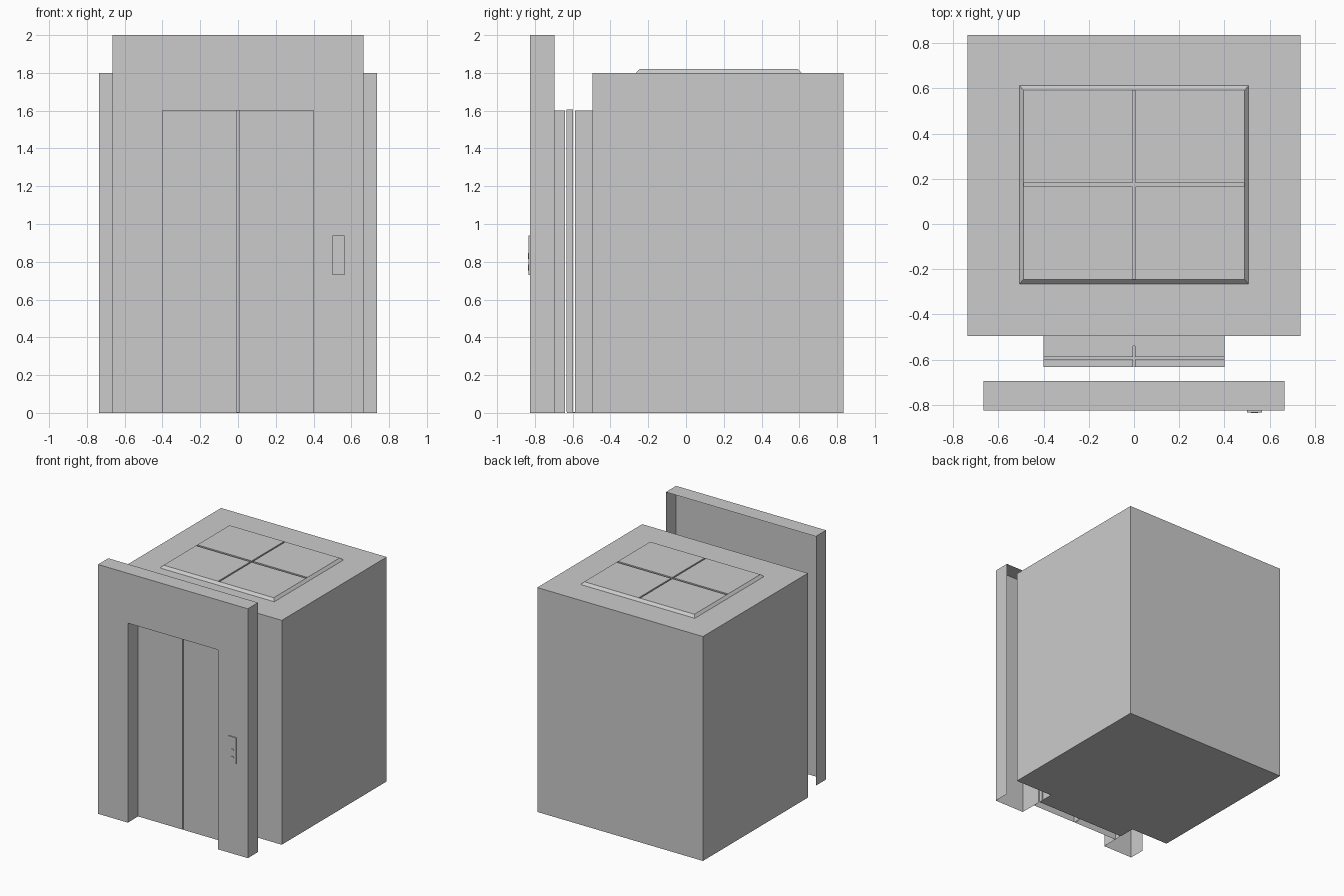
import bpy, bmesh
from mathutils import Matrix

if "Cube" in bpy.data.objects:
    bpy.data.objects.remove(bpy.data.objects["Cube"])

DOOR_W, DOOR_H = 0.40, 1.60


def finish(bm, name):
    me = bpy.data.meshes.new(name)
    bm.to_mesh(me)
    bm.free()
    ob = bpy.data.objects.new(name, me)
    bpy.context.collection.objects.link(ob)
    return ob


def box(name, x0, x1, y0, y1, z0, z1, drop=()):
    """Box, optionally without the faces whose normals are listed in drop."""
    bm = bmesh.new()
    bmesh.ops.create_cube(bm, size=1)
    bm.normal_update()
    gone = [f for f in bm.faces if any(f.normal.dot(Matrix.Identity(3)[a]) * s > 0.9 for a, s in drop)]
    bmesh.ops.delete(bm, geom=gone, context='FACES')
    for v in bm.verts:
        v.co = (x0 if v.co.x < 0 else x1, y0 if v.co.y < 0 else y1, z0 if v.co.z < 0 else z1)
    return finish(bm, name)


def portal(name, w, h, y0, y1, jamb_y, closed):
    """Thin shell with a doorway in its front; back and floor only if closed."""
    d, t = DOOR_W, DOOR_H
    outer = [(w, 0), (w, h), (-w, h), (-w, 0)]
    inner = [(-d, 0), (-d, t), (d, t), (d, 0)]
    bm = bmesh.new()

    def verts(pts, y):
        return [bm.verts.new((x, y, z)) for x, z in pts]

    of, ob, nf, nb = verts(outer, y0), verts(outer, y1), verts(inner, y0), verts(inner, jamb_y)
    # front wall in three pieces around the doorway
    bm.faces.new((of[3], nf[0], nf[1], of[2]))
    bm.faces.new((nf[3], of[0], of[1], nf[2]))
    bm.faces.new((of[2], nf[1], nf[2], of[1]))
    for a, b in ((of, ob), (nf, nb)):
        for i in range(3):
            bm.faces.new((a[i], b[i], b[i + 1], a[i + 1]))
    if closed:
        bm.faces.new(ob)
        bm.faces.new((of[0], nf[3], nf[0], of[3], ob[3], ob[0]))
    bmesh.ops.recalc_face_normals(bm, faces=bm.faces)
    return finish(bm, name)


# Landing door surround (open at the back and bottom) and the cabin
portal("landing_frame", 0.665, 2.0, -0.825, -0.695, -0.695, False)
portal("cabin", 0.735, 1.8, -0.495, 0.835, -0.54, True)

# Sill in front of the cabin doorway
box("cabin_sill", -DOOR_W, DOOR_W, -0.63, -0.495, 0, 0.004)

# Sliding door pairs
for side, s in (("left", -1), ("right", 1)):
    xs = sorted((s * 0.004, s * DOOR_W))
    box(f"landing_door_{side}", *xs, -0.695, -0.64, 0, DOOR_H, drop=((2, 1), (2, -1), (1, 1)))
    box(f"cabin_outer_door_{side}", *xs, -0.632, -0.598, 0.004, 1.606)
    box(f"cabin_inner_door_{side}", *xs, -0.588, -0.54, 0.004, DOOR_H)

# Roof panel with bevelled rim
roof = box("roof_panel", -0.507, 0.507, -0.265, 0.612, 1.8, 1.82)
for v in roof.data.vertices:
    if v.co.z > 1.81:
        v.co.x *= 0.489 / 0.507
        v.co.y += 0.02 if v.co.y < 0 else -0.02

# Crossed grooves in the roof panel
for cutter in (box("groove_cutter_long", -0.006, 0.006, -0.243, 0.59, 1.808, 1.84),
               box("groove_cutter_wide", -0.487, 0.487, 0.165, 0.182, 1.808, 1.84)):
    cutter.hide_render = True
    cutter.hide_set(True)
    mod = roof.modifiers.new("groove", 'BOOLEAN')
    mod.operation = 'DIFFERENCE'
    mod.solver = 'EXACT'
    mod.object = cutter

# Call panel with two round buttons
box("call_panel", 0.50, 0.565, -0.833, -0.825, 0.73, 0.94)
for name, z in (("up_button", 0.83), ("down_button", 0.77)):
    bpy.ops.mesh.primitive_cylinder_add(vertices=16, radius=0.016, depth=0.006,
                                        location=(0.533, -0.833, z), rotation=(1.5708, 0, 0))
    bpy.context.object.name = name
    bpy.ops.object.shade_smooth_by_angle()
